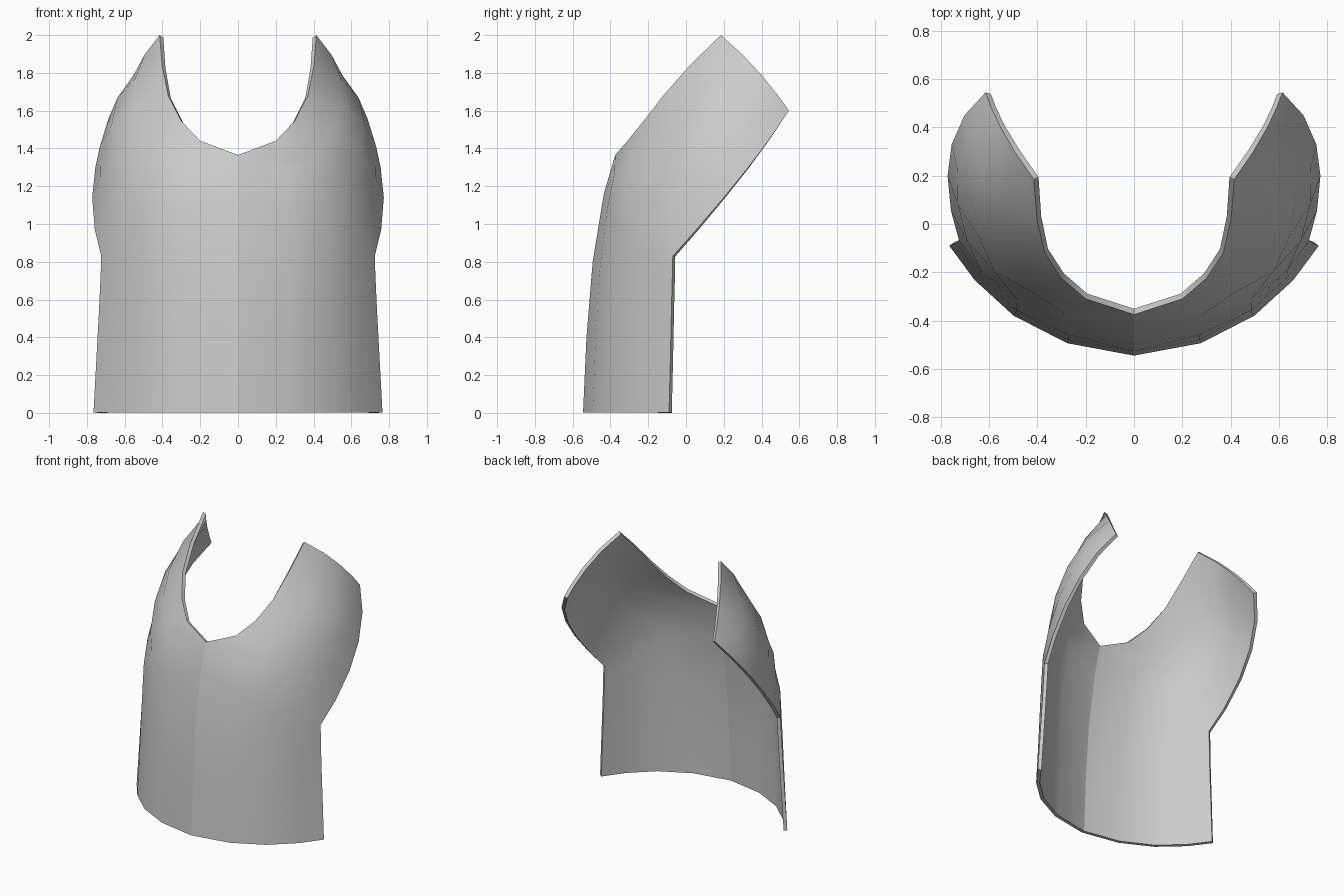
import bpy, bmesh
from mathutils import Vector

if "Cube" in bpy.data.objects:
    bpy.data.objects.remove(bpy.data.objects["Cube"])

# Each rib runs from the centre/neck edge, past a bulge control point, to the side/armhole edge
RIBS = [
    ((0, -.545, .002), (.495, -.52, .002), (.765, -.09, .002)),
    ((0, -.527, .40), (.49, -.51, .33), (.75, -.083, .28)),
    ((0, -.494, .80), (.49, -.50, .70), (.735, -.077, .56)),
    ((0, -.435, 1.16), (.495, -.475, 1.03), (.727, -.072, .74)),
    ((0, -.375, 1.365), (.50, -.45, 1.25), (.724, -.07, .83)),
    ((.20, -.31, 1.44), (.59, -.33, 1.32), (.758, .055, .97)),
    ((.30, -.225, 1.545), (.68, -.16, 1.47), (.772, .20, 1.14)),
    ((.37, -.12, 1.68), (.72, .04, 1.62), (.755, .33, 1.30)),
    ((.402, .02, 1.84), (.68, .22, 1.75), (.702, .45, 1.46)),
    ((.415, .185, 2.0), (.56, .38, 1.84), (.615, .545, 1.60)),
]
COLUMNS = (0, .3, .58, .82, 1)


def rib_point(rib, t):
    a, c, b = map(Vector, rib)
    return a * (1 - t) ** 2 + c * 2 * t * (1 - t) + b * t * t


# Half of the chest shell as a lofted grid
bm = bmesh.new()
grid = [[bm.verts.new(rib_point(rib, t)) for t in COLUMNS] for rib in RIBS]
for low, high in zip(grid, grid[1:]):
    for i in range(len(COLUMNS) - 1):
        bm.faces.new((low[i], low[i + 1], high[i + 1], high[i]))

# Sharp seam down the front
for e in bm.edges:
    if all(abs(v.co.x) < 1e-5 for v in e.verts):
        e.smooth = False

mesh = bpy.data.meshes.new("chest_shell")
bm.to_mesh(mesh)
bm.free()
shell = bpy.data.objects.new("chest_shell", mesh)
bpy.context.collection.objects.link(shell)
bpy.context.view_layer.objects.active = shell
shell.select_set(True)

# Mirror to the other side, then give the sheet an inward thickness
mirror = shell.modifiers.new("mirror", 'MIRROR')
mirror.use_clip = True
thick = shell.modifiers.new("thickness", 'SOLIDIFY')
thick.thickness = .025
thick.offset = -1
thick.use_even_offset = True
for name in ("mirror", "thickness"):
    bpy.ops.object.modifier_apply(modifier=name)
bpy.ops.object.shade_smooth_by_angle(angle=.7)
